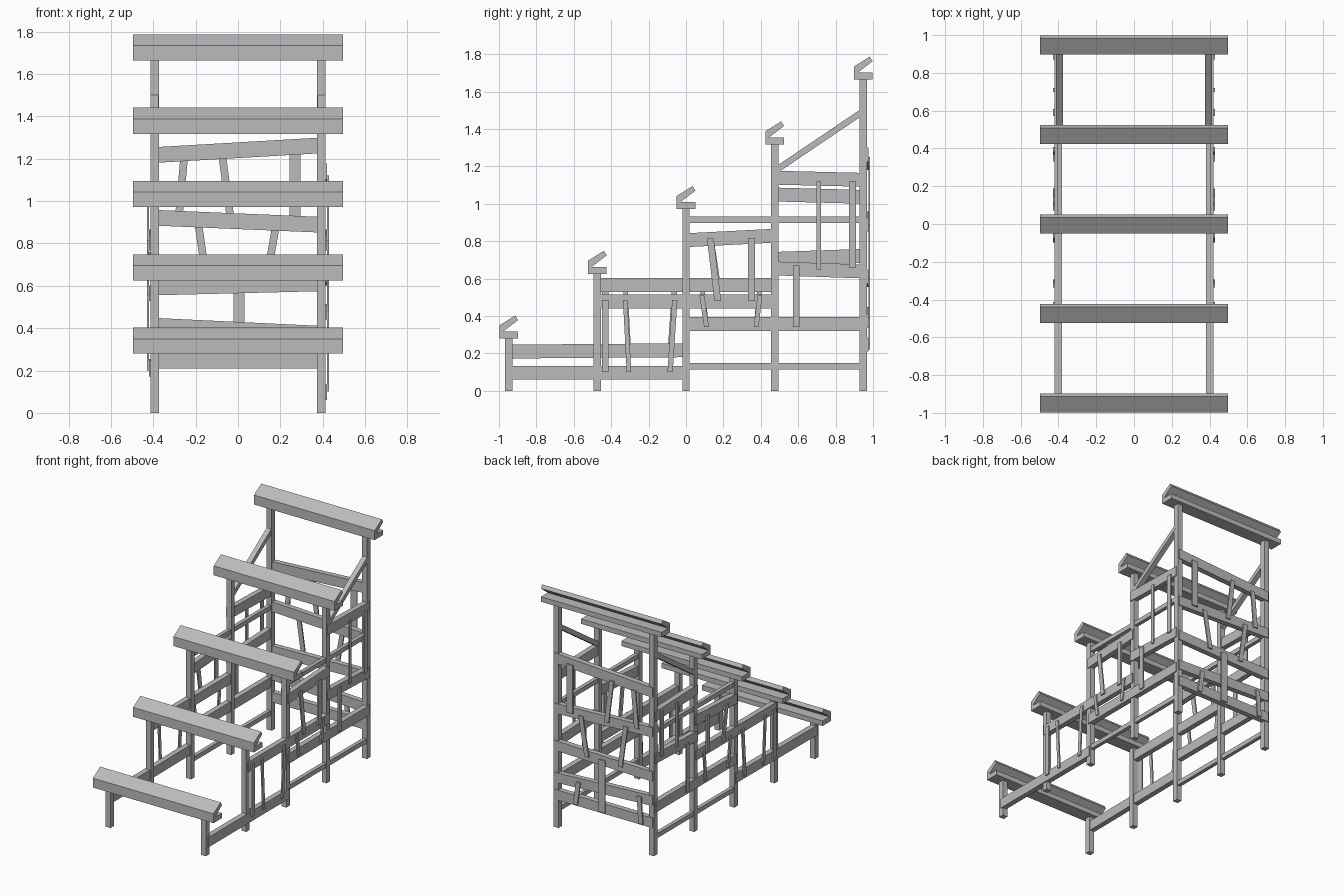
import bpy, bmesh
from mathutils import Vector

cube = bpy.data.objects.get("Cube")
if cube:
    bpy.data.objects.remove(cube, do_unlink=True)

grey = bpy.data.materials.new("weathered grey")
grey.use_nodes = True
colour = (0.5, 0.5, 0.5, 1)
grey.diffuse_color = colour
grey.node_tree.nodes["Principled BSDF"].inputs["Base Color"].default_value = colour


def prism(name, outline, sweep):
    """Extrude a closed outline of 3D points along the sweep vector."""
    bm = bmesh.new()
    face = bm.faces.new([bm.verts.new(p) for p in outline])
    new = bmesh.ops.extrude_face_region(bm, geom=[face])["geom"]
    verts = [v for v in new if isinstance(v, bmesh.types.BMVert)]
    bmesh.ops.translate(bm, verts=verts, vec=Vector(sweep))
    bmesh.ops.recalc_face_normals(bm, faces=bm.faces)
    mesh = bpy.data.meshes.new(name)
    bm.to_mesh(mesh)
    bm.free()
    mesh.materials.append(grey)
    obj = bpy.data.objects.new(name, mesh)
    bpy.context.collection.objects.link(obj)


def side_board(name, side, a, b, inner, outer, half, upright=False):
    """Board on a side wall from a to b, given as (y, z) centres."""
    dy, dz = (half, 0) if upright else (0, half)
    pts = [(a[0] - dy, a[1] - dz), (b[0] - dy, b[1] - dz),
           (b[0] + dy, b[1] + dz), (a[0] + dy, a[1] + dz)]
    prism(name, [(side * inner, y, z) for y, z in pts], (side * (outer - inner), 0, 0))


def back_board(name, a, b, inner, outer, half, upright=False):
    """Board on the back wall from a to b, given as (x, z) centres."""
    dx, dz = (half, 0) if upright else (0, half)
    pts = [(a[0] - dx, a[1] - dz), (b[0] - dx, b[1] - dz),
           (b[0] + dx, b[1] + dz), (a[0] + dx, a[1] + dz)]
    prism(name, [(x, inner, z) for x, z in pts], (0, outer - inner, 0))


# Stepped posts with a folded bench on each pair
bench = [(-.05, 0), (-.05, .07), (.035, .123), (.05, .098),
         (-.03, .037), (.05, .037), (.05, 0)]
for i in range(5):
    y, top = -.948 + .474 * i, .28 + .346 * i
    prism("bench", [(-.497, y + p, top + q) for p, q in bench], (.994, 0, 0))
    for side in (-1, 1):
        side_board("post", side, (y, 0), (y, top), .373, .413, .02, True)

# Thin rails and diagonal braces on both sides
for side in (-1, 1):
    for z in (.132, .915):
        side_board("rail", side, (0, z), (.948, z), .38, .408, .017)
    side_board("brace", side, (.474, 1.175), (.948, 1.495), .376, .414, .02)

# Side planks: some match on both sides, others sit at different heights
shared = [((0, .358), (.955, .358)), ((-.005, .805), (.485, .83))]
planks = {
    1: [((-.945, .097), (.015, .097)), ((-.477, .478), (.48, .478)),
        ((.455, .655), (.955, .638)), ((.455, 1.14), (.955, 1.128))],
    -1: [((-.945, .21), (.01, .217)), ((-.47, .565), (.48, .565)),
         ((.46, .705), (.955, .722)), ((.46, 1.05), (.955, 1.037))]}
for side, rows in planks.items():
    for a, b in rows + shared:
        side_board("side_plank", side, a, b, .38, .42, .037)

# Side battens: top y, bottom y, half width, then top and bottom z per side
battens = [
    (-.432, -.432, .018, (.485, .1), (.56, .2)),
    (-.325, -.305, .012, (.485, .1), (.56, .2)),
    (-.06, -.085, .014, (.485, .1), (.56, .2)),
    (.085, .11, .013, (.51, .34), (.56, .34)),
    (.395, .375, .013, (.51, .34), (.56, .34)),
    (.13, .17, .018, (.815, .48), (.815, .55)),
    (.35, .35, .018, (.815, .48), (.815, .55)),
    (.59, .59, .018, (.67, .34), (.70, .34)),
    (.71, .71, .011, (1.12, .65), (1.05, .72)),
    (.89, .89, .018, (1.12, .66), (1.05, .72))]
for top_y, low_y, half, right, left in battens:
    for side, (top, low) in ((1, right), (-1, left)):
        side_board("side_batten", side, (top_y, top), (low_y, low), .42, .43, half, True)

# Back planks, slightly crooked
for z_left, z_right in ((1.217, 1.264), (.922, .888), (.592, .612), (.412, .373), (.247, .247)):
    back_board("back_plank", (-.405, z_left), (.405, z_right), .935, .975, .037)

# Back battens
for a, b, half in [((-.255, 1.2), (-.28, .92), .018), ((-.075, 1.22), (-.033, .9), .018),
                   ((.27, 1.25), (.27, .89), .026), ((-.19, .91), (-.145, .6), .018),
                   ((.18, .89), (.13, .6), .018), ((.005, .61), (.005, .22), .026),
                   ((.2, .39), (.225, .22), .018), ((-.3, .42), (-.315, .22), .018)]:
    back_board("back_batten", a, b, .975, .985, half, True)
